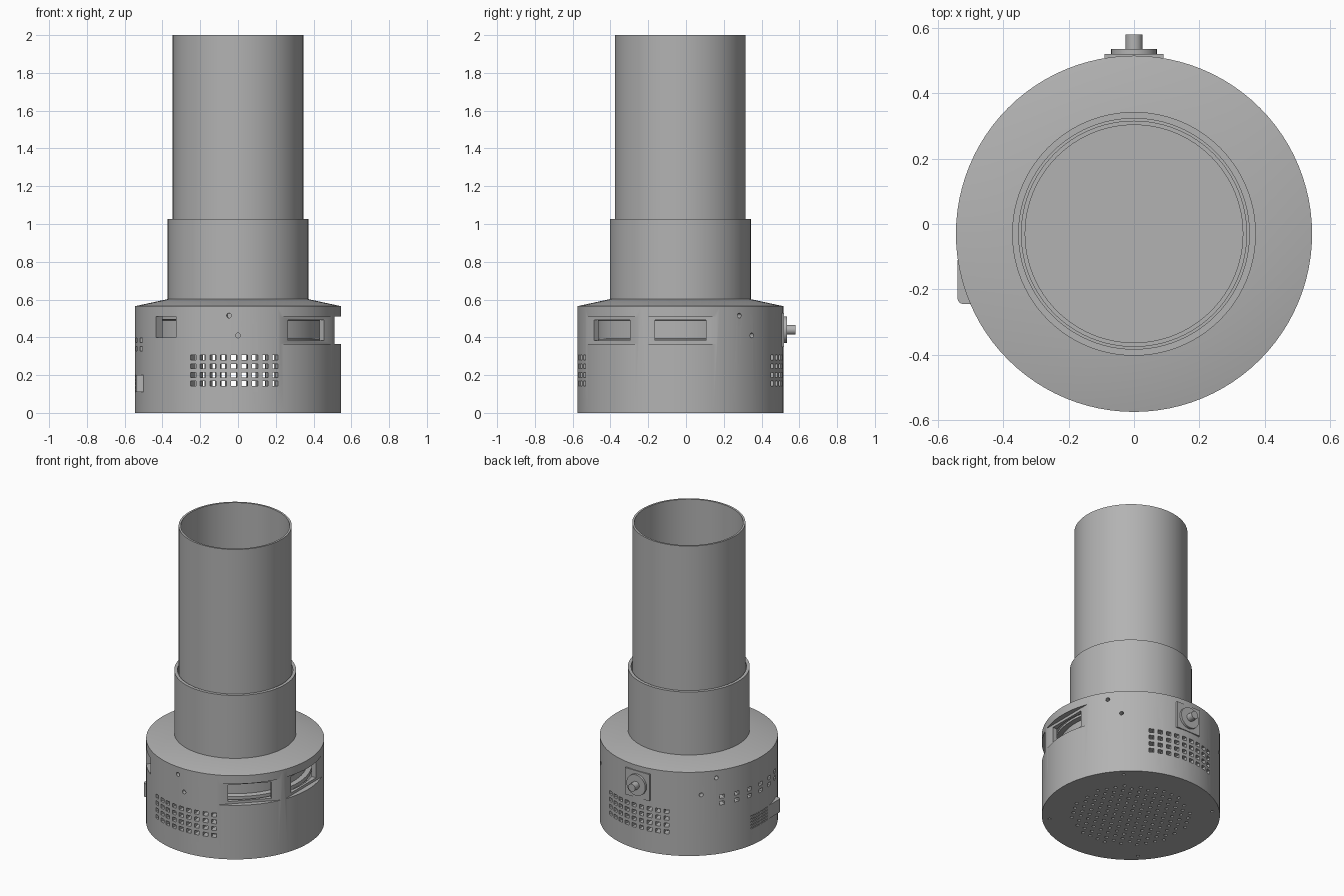
import bpy, bmesh, math
from mathutils import Matrix, Vector

cube = bpy.data.objects.get("Cube")
if cube:
    bpy.data.objects.remove(cube, do_unlink=True)

AXIS = Vector((0, -0.03, 0))
R = 0.545

grey = bpy.data.materials.new("plain grey")
grey.use_nodes = True
grey.diffuse_color = (0.45, 0.45, 0.45, 1)
grey.node_tree.nodes["Principled BSDF"].inputs["Base Color"].default_value = (0.45, 0.45, 0.45, 1)


def finish(name, bm):
    bmesh.ops.recalc_face_normals(bm, faces=bm.faces)
    mesh = bpy.data.meshes.new(name)
    bm.to_mesh(mesh)
    bm.free()
    mesh.materials.append(grey)
    ob = bpy.data.objects.new(name, mesh)
    bpy.context.collection.objects.link(ob)
    return ob


def activate(ob):
    bpy.ops.object.select_all(action='DESELECT')
    ob.select_set(True)
    bpy.context.view_layer.objects.active = ob


def smooth(ob):
    activate(ob)
    bpy.ops.object.shade_smooth_by_angle(angle=math.radians(25))


def lathe(name, profile, steps=96):
    """Spin a closed (radius, z) outline around the main axis."""
    bm = bmesh.new()
    rings = []
    for r, z in profile:
        if r == 0:
            rings.append([bm.verts.new(AXIS + Vector((0, 0, z)))] * steps)
        else:
            rings.append([bm.verts.new(AXIS + Vector((r * math.cos(a), r * math.sin(a), z)))
                          for a in (math.tau * i / steps for i in range(steps))])
    for k, low in enumerate(rings):
        high = rings[(k + 1) % len(rings)]
        for i in range(steps):
            j = (i + 1) % steps
            corners = list(dict.fromkeys((low[i], low[j], high[j], high[i])))
            if len(corners) > 2:
                bm.faces.new(corners)
    return finish(name, bm)


def radial(az, r, z):
    """Frame whose x axis points outward at the given azimuth."""
    return Matrix.Translation(AXIS) @ Matrix.Rotation(math.radians(az), 4, 'Z') @ Matrix.Translation((r, 0, z))


def add_box(bm, az, r, z, depth, width, height):
    bmesh.ops.create_cube(bm, size=1, matrix=radial(az, r, z) @ Matrix.Diagonal((depth, width, height, 1)))


def add_rod(bm, matrix, radius, length, sides=12):
    bmesh.ops.create_cone(bm, cap_ends=True, segments=sides, radius1=radius, radius2=radius,
                          depth=length, matrix=matrix)


def add_pin(bm, az, r, z, radius, length, sides=12):
    add_rod(bm, radial(az, r, z) @ Matrix.Rotation(math.pi / 2, 4, 'Y'), radius, length, sides)


def cut(target, bm):
    cutter = finish("cutter", bm)
    cutter.hide_render = True
    mod = target.modifiers.new("cut", 'BOOLEAN')
    mod.operation = 'DIFFERENCE'
    mod.solver = 'EXACT'
    mod.object = cutter
    activate(target)
    bpy.ops.object.modifier_apply(modifier=mod.name)
    bpy.data.objects.remove(cutter, do_unlink=True)


# Hollow base housing with sloped shoulder
housing = lathe("base_housing", [
    (0, 0), (R, 0), (R, 0.565), (0.373, 0.602), (0.34, 0.602),
    (0.34, 0.575), (0.495, 0.54), (0.495, 0.025), (0, 0.025)])

# Flat window recesses
bm = bmesh.new()
for az in (-45, 0):
    add_box(bm, az, 0.56, 0.4375, 0.1, 0.5, 0.145)
cut(housing, bm)

# Wall openings, vents and screw holes
bm = bmesh.new()
for az in (-45, 0):
    add_box(bm, az, 0.5, 0.437, 0.12, 0.27, 0.11)
add_box(bm, -135, 0.52, 0.455, 0.14, 0.15, 0.11)
for centre in (-92.3, 87):
    for col in range(9):
        for row in range(4):
            add_box(bm, centre + (col - 4) * 5.9, 0.52, 0.155 + row * 0.046, 0.14, 0.032, 0.026)
for col in range(6):
    for row in range(2):
        add_box(bm, 147 + col * 10.6, 0.52, 0.34 + row * 0.045, 0.14, 0.034, 0.024)
for col in range(8):
    for row in range(5):
        add_box(bm, 170 + col * 2.4, 0.52, 0.115 + row * 0.02, 0.14, 0.012, 0.01)
for az, z in ((-95, 0.515), (-90, 0.41), (35, 0.515), (44, 0.41), (143, 0.515), (133, 0.41)):
    add_pin(bm, az, 0.53, z, 0.013, 0.05)

# Perforated underside
pitch = 0.058
for row in range(-7, 8):
    for col in range(-7, 8):
        x, y = (col + (row % 2) / 2) * pitch, row * pitch * 0.866
        if math.hypot(x, y) < 0.365:
            add_rod(bm, Matrix.Translation(AXIS + Vector((x, y, 0.01))), 0.011, 0.08, 8)
for az in (45, 135, 225, 315):
    add_rod(bm, radial(az, 0.5, 0), 0.01, 0.03, 8)
cut(housing, bm)
smooth(housing)

# Inner drum seen through the windows
smooth(lathe("inner_drum", [(0, 0.365), (0.47, 0.365), (0.47, 0.39), (0.44, 0.395),
                            (0.44, 0.49), (0.47, 0.495), (0.47, 0.51), (0, 0.51)]))

# Collar, long tube and the floor inside it
smooth(lathe("collar", [(0.353, 0.59), (0.373, 0.6), (0.373, 1.027), (0.353, 1.027)]))
smooth(lathe("tall_tube", [(0.333, 0.58), (0.346, 0.58), (0.346, 2), (0.333, 2)]))
smooth(lathe("tube_floor", [(0, 0.575), (0.352, 0.575), (0.352, 0.6), (0, 0.6)]))

# Rear knob on a square plate
bm = bmesh.new()
add_box(bm, 90, 0.53, 0.44, 0.04, 0.18, 0.18)
finish("knob_plate", bm)
bm = bmesh.new()
add_pin(bm, 90, 0.555, 0.44, 0.07, 0.02, 32)
add_pin(bm, 90, 0.58, 0.44, 0.026, 0.06, 24)
smooth(finish("rear_knob", bm))

# Side clip with rounded upright corners
bm = bmesh.new()
bmesh.ops.create_cube(bm, size=1, matrix=Matrix.Translation((-0.5, -0.17, 0.155))
                      @ Matrix.Diagonal((0.08, 0.15, 0.09, 1)))
upright = [e for e in bm.edges if abs(e.verts[0].co.z - e.verts[1].co.z) > 0.05]
bmesh.ops.bevel(bm, geom=upright, offset=0.018, segments=4, profile=0.5, affect='EDGES')
smooth(finish("side_clip", bm))
